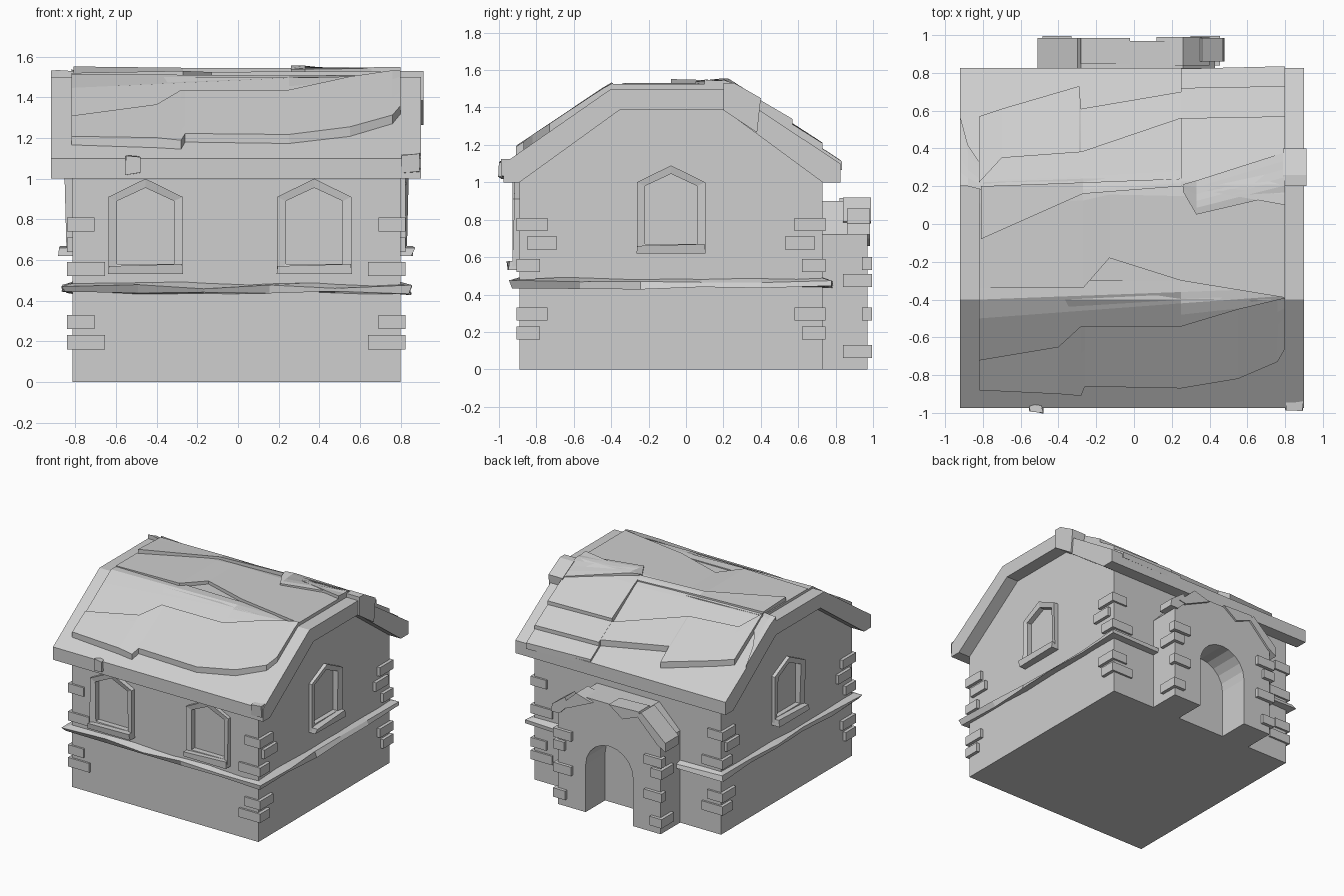
import bpy, bmesh, math, random
from mathutils import Vector

random.seed(4)
if "Cube" in bpy.data.objects:
    bpy.data.objects.remove(bpy.data.objects["Cube"])

stone = bpy.data.materials.new("plain_grey")
stone.use_nodes = True
stone.diffuse_color = (0.62, 0.62, 0.62, 1)
stone.node_tree.nodes["Principled BSDF"].inputs["Base Color"].default_value = (0.62, 0.62, 0.62, 1)

X0, X1, Y0, Y1 = -0.815, 0.80, -0.89, 0.73   # wall planes


def jit(a):
    return random.uniform(-a, a)


def add_mesh(name, verts, faces):
    bm = bmesh.new()
    vs = [bm.verts.new(v) for v in verts]
    for f in faces:
        bm.faces.new([vs[i] for i in f])
    bmesh.ops.recalc_face_normals(bm, faces=bm.faces)
    me = bpy.data.meshes.new(name)
    bm.to_mesh(me)
    bm.free()
    me.materials.append(stone)
    ob = bpy.data.objects.new(name, me)
    bpy.context.collection.objects.link(ob)
    return ob


def loft(name, rings, closed=False):
    """Join equal-length closed rings of points; open lofts get end caps."""
    n, m = len(rings[0]), len(rings)
    faces = [(r * n + i, r * n + (i + 1) % n,
              (r + 1) % m * n + (i + 1) % n, (r + 1) % m * n + i)
             for r in range(m if closed else m - 1) for i in range(n)]
    if not closed:
        faces += [tuple(range(n)), tuple(range((m - 1) * n, m * n))]
    return add_mesh(name, [p for r in rings for p in r], faces)


def along_x(u, v, d):
    return (d, u, v)


def along_y(u, v, d):
    return (u, d, v)


def prism(name, pts, place, a, b):
    return loft(name, [[place(u, v, d) for u, v in pts] for d in (a, b)])


def block(name, x, y, z, rough=0.0):
    ring = [(x[0], y[0]), (x[1], y[0]), (x[1], y[1]), (x[0], y[1])]
    return loft(name, [[(px + jit(rough), py + jit(rough), h + jit(rough)) for px, py in ring] for h in z])


# Walls with the gable ends
body = prism("walls", [(Y0, 0), (Y1, 0), (Y1, 1.0), (0.2, 1.39), (-0.35, 1.39), (Y0, 1.0)],
             along_x, X0, X1)


# Pointed windows: recess, uneven frame and sill
def outline(w, bottom, side, tip):
    return [(-w, bottom), (w, bottom), (w, side), (0, tip), (-w, side)]


cutters = []


def window(name, centre, sill_z, place):
    def at(pts, d, rough=0.0):
        return [place(centre + u, sill_z + v, d + jit(rough)) for u, v in pts]
    outer, inner = outline(0.183, 0, 0.38, 0.47), outline(0.14, 0.05, 0.36, 0.425)
    hole = outline(0.16, 0.025, 0.37, 0.447)
    cutters.append(loft(name + "_cutter", [at(hole, -0.02), at(hole, 0.1)]))
    loft(name + "_frame", [at(outer, -0.05), at(outer, 0.032, 0.008),
                           at(inner, 0.022, 0.006), at(inner, -0.05)], closed=True)
    sill = [(-0.185, 0), (0.185, 0), (0.18, 0.05), (-0.18, 0.04)]
    loft(name + "_sill", [at(sill, 0), at(sill, 0.062, 0.01)])


def front(u, v, d):
    return (u, Y0 - d, v)


def right(u, v, d):
    return (X1 + d, u, v)


def left(u, v, d):
    return (X0 - d, u, v)


window("front_window_a", -0.455, 0.53, front)
window("front_window_b", 0.375, 0.53, front)
window("side_window_a", -0.08, 0.62, right)
window("side_window_b", -0.08, 0.62, left)

for c in cutters:
    mod = body.modifiers.new("recess", 'BOOLEAN')
    mod.object, mod.operation, mod.solver = c, 'DIFFERENCE', 'EXACT'
bpy.context.view_layer.update()
cut = bpy.data.meshes.new_from_object(body.evaluated_get(bpy.context.evaluated_depsgraph_get()))
body.modifiers.clear()
body.data = cut
for c in cutters:
    bpy.data.objects.remove(c)

# Uneven ledge around the walls, stopping at the porch
corners = [(-0.4, Y1), (X0, Y1), (X0, Y0), (X1, Y0), (X1, Y1), (0.37, Y1)]
path = []
for a, b in zip(corners, corners[1:]):
    steps = 5 if (Vector(a) - Vector(b)).length > 1 else 1
    path += [Vector(a).lerp(Vector(b), i / steps) for i in range(steps)]
path.append(Vector(corners[-1]))
rings = []
for p in path:
    out = Vector(((p.x > X1 - 0.001) - (p.x < X0 + 0.001), (p.y > Y1 - 0.001) - (p.y < Y0 + 0.001)))
    ring = []
    for reach, z in ((-0.02, 0.44), (0.04, 0.435), (0.045, 0.47), (-0.02, 0.49)):
        q = p + out * (reach + (jit(0.016) if reach > 0 else 0))
        ring.append((q.x, q.y, z + jit(0.012)))
    rings.append(ring)
loft("wall_ledge", rings)

# Corner stones on the four corners: (bottom, length on long wall, length on side wall)
for sx, wx in ((-1, X0), (1, X1)):
    for sy, wy in ((-1, Y0), (1, Y1)):
        for z, lx, ly in ((0.16, 0.16, 0.11), (0.26, 0.11, 0.15), (0.52, 0.16, 0.11), (0.74, 0.11, 0.15)):
            block("corner_stone", sorted((wx + sx * 0.025, wx - sx * lx)),
                  sorted((wy + sy * 0.015, wy - sy * ly)), (z, z + 0.07))
        block("side_stone", sorted((wx + sx * 0.025, wx - sx * 0.02)),
              sorted((wy - sy * 0.04, wy - sy * 0.2)), (0.64, 0.71))

# Roof slab
slab = [(-0.975, 1.0), (-0.975, 1.1), (-0.4, 1.5), (0.22, 1.5), (0.825, 1.1), (0.825, 1.0),
        (Y1, 1.0), (0.2, 1.39), (-0.35, 1.39), (Y0, 1.0)]
prism("roof_slab", slab, along_x, -0.92, 0.9)


def roof_z(y):
    if y < -0.4:
        return 1.5 + (y + 0.4) * 0.696
    return 1.5 - max(0, y - 0.22) * 0.661


# Uneven roof sheets: columns of (x, lower y, upper y); blunt edges stand above their neighbours
def sheet(name, cols, lift_low, lift_high, steps=5):
    rings = []
    for x, lo, hi in cols:
        wob = jit(0.005)
        top, under = [], []
        for i in range(steps + 1):
            t = i / steps
            y = lo + (hi - lo) * t
            z = roof_z(y)
            top.append((x, y, z + wob + lift_low + (lift_high - lift_low) * t))
            under.append((x, y, z - 0.03))
        rings.append(top + under[::-1])
    loft(name, rings)


sheet("front_lower_sheet", [(-0.82, -0.88, -0.72), (-0.4, -0.9, -0.65), (-0.28, -0.91, -0.54),
                            (-0.26, -0.86, -0.54), (0.25, -0.87, -0.54), (0.55, -0.82, -0.45),
                            (0.76, -0.73, -0.4), (0.8, -0.66, -0.39)], 0.045, 0.035)
sheet("front_upper_sheet", [(-0.82, -0.8, -0.3), (0.25, -0.6, -0.3), (0.8, -0.5, -0.3)], 0.018, 0.01)
sheet("ridge_sheet", [(-0.82, -0.34, 0.22), (-0.27, -0.34, 0.24), (-0.13, -0.18, 0.24),
                      (0.25, -0.3, 0.26), (0.8, -0.39, 0.24)], 0.025, 0.025)
sheet("ridge_cap", [(-0.81, -0.08, 0.2), (-0.27, 0.16, 0.22), (0.25, 0.2, 0.24), (0.8, 0.1, 0.24)], 0.047, 0.035)
sheet("back_upper_sheet", [(-0.82, 0.4, 0.19), (-0.28, 0.45, 0.2), (0.26, 0.6, 0.2)], 0.02, 0.03)
sheet("back_lower_sheet", [(-0.82, 0.57, 0.22), (-0.7, 0.61, 0.35), (-0.29, 0.73, 0.38),
                           (-0.28, 0.61, 0.38), (0.25, 0.7, 0.56)], 0.045, 0.04)
sheet("back_side_sheet", [(0.25, 0.72, 0.4), (0.8, 0.73, 0.4)], 0.05, 0.04)
sheet("back_eave_sheet", [(0.25, 0.822, 0.6), (0.8, 0.835, 0.6)], 0.02, 0.02)
sheet("back_ridge_sheet", [(0.25, 0.56, 0.21), (0.8, 0.57, 0.21)], 0.072, 0.045)
sheet("back_edge_sheet", [(0.26, 0.21, 0.17), (0.33, 0.23, 0.05), (0.8, 0.38, 0.16)], 0.06, 0.04)
sheet("gable_edge_sheet", [(-0.92, 0.57, 0.2), (-0.88, 0.42, 0.2), (-0.8, 0.3, 0.18)], 0.02, 0.03)

# Broken bits on the gable edge and along the front eave
prism("gable_chunk", [(0.2, 1.385), (0.2, 1.53), (0.26, 1.53), (0.4, 1.45), (0.38, 1.265)], along_x, 0.79, 0.912)
block("eave_chip", (-0.56, -0.49), (-0.995, -0.93), (1.02, 1.11), 0.012)
block("eave_corner_chip", (0.8, 0.895), (-0.985, -0.9), (1.03, 1.12), 0.008)

# Porch with an arched doorway at the back
door = [(-0.015 - 0.205 * math.cos(math.pi * i / 10), 0.37 + 0.2 * math.sin(math.pi * i / 10))
        for i in range(11)]
porch = [(-0.46, 0), (-0.22, 0)] + door + [(0.19, 0), (0.43, 0), (0.43, 0.72),
                                           (0.26, 0.9), (-0.28, 0.9), (-0.46, 0.72)]
prism("porch", porch, along_y, 0.70, 0.97)

# Broken roof plates of the porch
prism("porch_roof_side_a", [(-0.51, 0.66), (-0.51, 0.73), (-0.3, 0.915), (-0.26, 0.88), (-0.44, 0.7)],
      along_y, 0.82, 0.985)
prism("porch_roof_side_b", [(0.41, 0.72), (0.48, 0.72), (0.47, 0.78), (0.36, 0.86), (0.33, 0.8)],
      along_y, 0.86, 0.985)
prism("porch_roof_top_a", [(-0.29, 0.88), (-0.28, 0.915), (-0.02, 0.905), (-0.14, 0.82)], along_y, 0.85, 0.985)
prism("porch_roof_top_b", [(0.12, 0.88), (0.26, 0.92), (0.4, 0.79), (0.34, 0.78)], along_y, 0.84, 0.99)

# Corner stones of the porch
for s, wx in ((-1, -0.46), (1, 0.43)):
    for z, lx, ly in ((0.06, 0.08, 0.13), (0.26, 0.13, 0.03), (0.44, 0.07, 0.13), (0.53, 0.13, 0.03)):
        block("porch_stone", sorted((wx + s * 0.025, wx - s * lx)),
              (0.97 - ly, 0.995), (z, z + 0.07))
